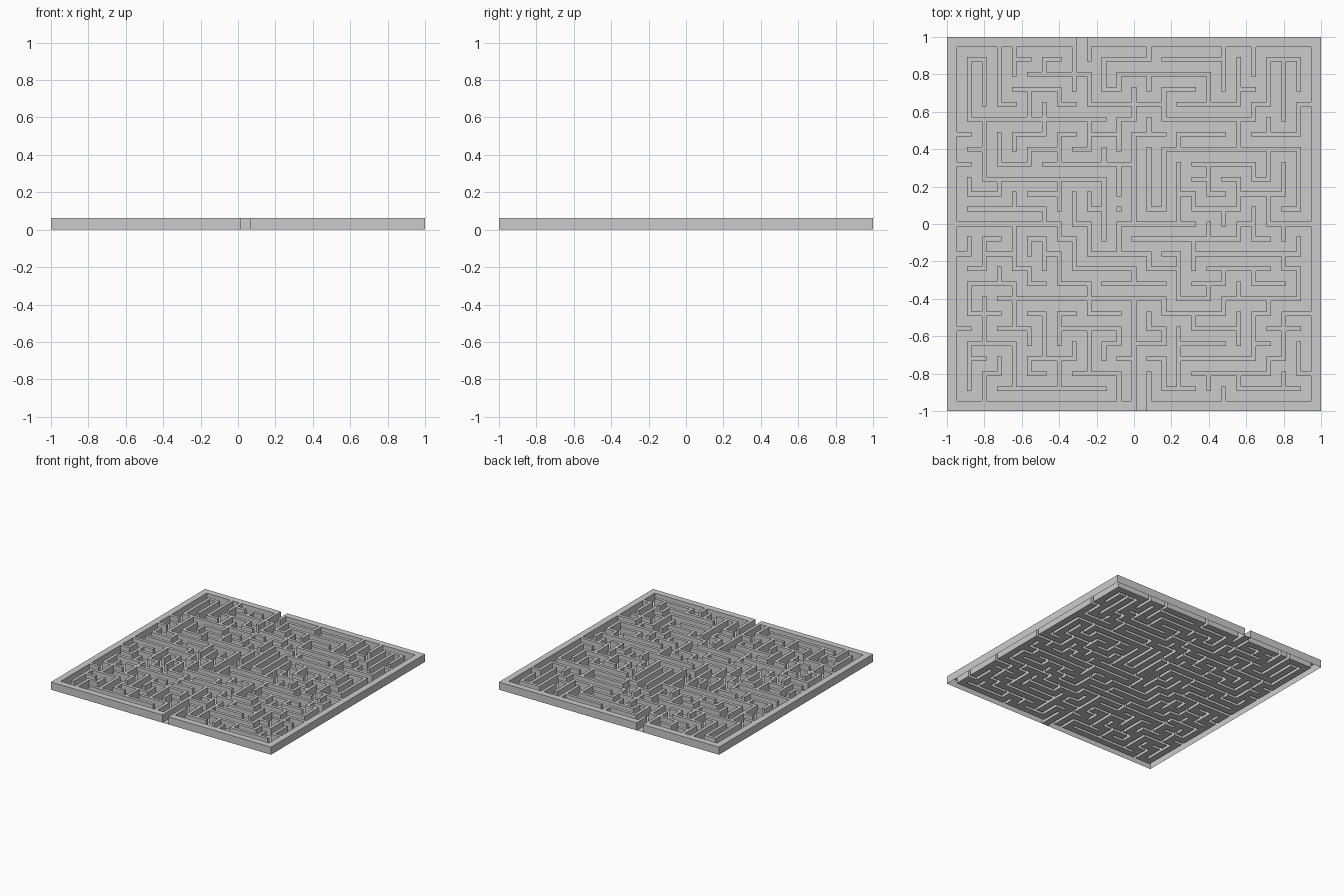
import bpy, bmesh, random

if "Cube" in bpy.data.objects:
    bpy.data.objects.remove(bpy.data.objects["Cube"])

random.seed(7)
CELLS, PITCH, WALL, HEIGHT = 24, 0.08, 0.025, 0.063
BORDER = (2 - CELLS * PITCH + WALL) / 2
N = 2 * CELLS + 1

# Main straight wall runs, from post to post (columns from the left, rows from the back)
RUNS = [
    (1, 2, 1, 5), (1, 5, 8, 5), (2, 1, 2, 4), (3, 0, 3, 4), (4, 0, 4, 2),
    (8, 0, 8, 2), (5, 2, 9, 2), (13, 0, 13, 1), (10, 1, 13, 1), (12, 2, 15, 2),
    (20, 0, 20, 2), (14, 1, 17, 1), (19, 1, 19, 4), (22, 1, 22, 4),
    (15, 5, 19, 5), (6, 8, 10, 8), (16, 7, 20, 7), (16, 8, 20, 8),
    (0, 12, 7, 12), (1, 11, 5, 11), (12, 9, 12, 12), (12, 12, 14, 12),
    (17, 14, 21, 14), (17, 15, 21, 15), (4, 17, 14, 17), (12, 17, 12, 24),
    (2, 18, 2, 20), (13, 23, 13, 24), (4, 23, 9, 23), (19, 23, 22, 23),
]
fixed = {(a, b) for i0, j0, i1, j1 in RUNS
         for a in range(2 * i0, 2 * i1 + 1) for b in range(2 * j0, 2 * j1 + 1)}

# Carve winding corridors through everything that is not a main run
solid = {(a, b) for a in range(N) for b in range(N)}
stack = [(17, 1)]
solid.discard(stack[0])
while stack:
    a, b = stack[-1]
    options = [(dx, dy) for dx, dy in ((1, 0), (-1, 0), (0, 1), (0, -1))
               if 0 < a + 2 * dx < N and 0 < b + 2 * dy < N
               and (a + 2 * dx, b + 2 * dy) in solid
               and (a + dx, b + dy) not in fixed]
    if not options:
        stack.pop()
        continue
    dx, dy = random.choice(options)
    solid -= {(a + dx, b + dy), (a + 2 * dx, b + 2 * dy)}
    stack.append((a + 2 * dx, b + 2 * dy))

# Small open room around one free-standing post
solid -= {(21, 22), (23, 22), (22, 21), (22, 23)}
# Entrances through the back and front of the frame
solid -= {(17, 0), (25, N - 1)}

# Grid line positions: frame, then alternating corridor and wall widths
lines = [-1.0, -1 + BORDER]
for k in range(N - 2):
    lines.append(lines[-1] + (WALL if k % 2 else PITCH - WALL))
lines.append(1.0)

bm = bmesh.new()
cache = {}


def vert(a, b, z):
    key = (a, b, z)
    if key not in cache:
        cache[key] = bm.verts.new((lines[a], -lines[b], z))
    return cache[key]


def side(p, q):
    bm.faces.new([vert(*p, 0), vert(*q, 0), vert(*q, HEIGHT), vert(*p, HEIGHT)])


# Corridor floors at the bottom, wall tops above, upright faces between;
# the walls stay hollow and open underneath
for a in range(N):
    for b in range(N):
        ring = [(a, b + 1), (a + 1, b + 1), (a + 1, b), (a, b)]
        up = (a, b) in solid
        bm.faces.new([vert(x, y, HEIGHT if up else 0) for x, y in ring])
        if up:
            around = [(a, b + 1), (a + 1, b), (a, b - 1), (a - 1, b)]
            for k, other in enumerate(around):
                if other not in solid:
                    side(ring[k], ring[(k + 1) % 4])

mesh = bpy.data.meshes.new("maze_walls")
bm.to_mesh(mesh)
bm.free()
bpy.context.collection.objects.link(bpy.data.objects.new("maze_walls", mesh))
